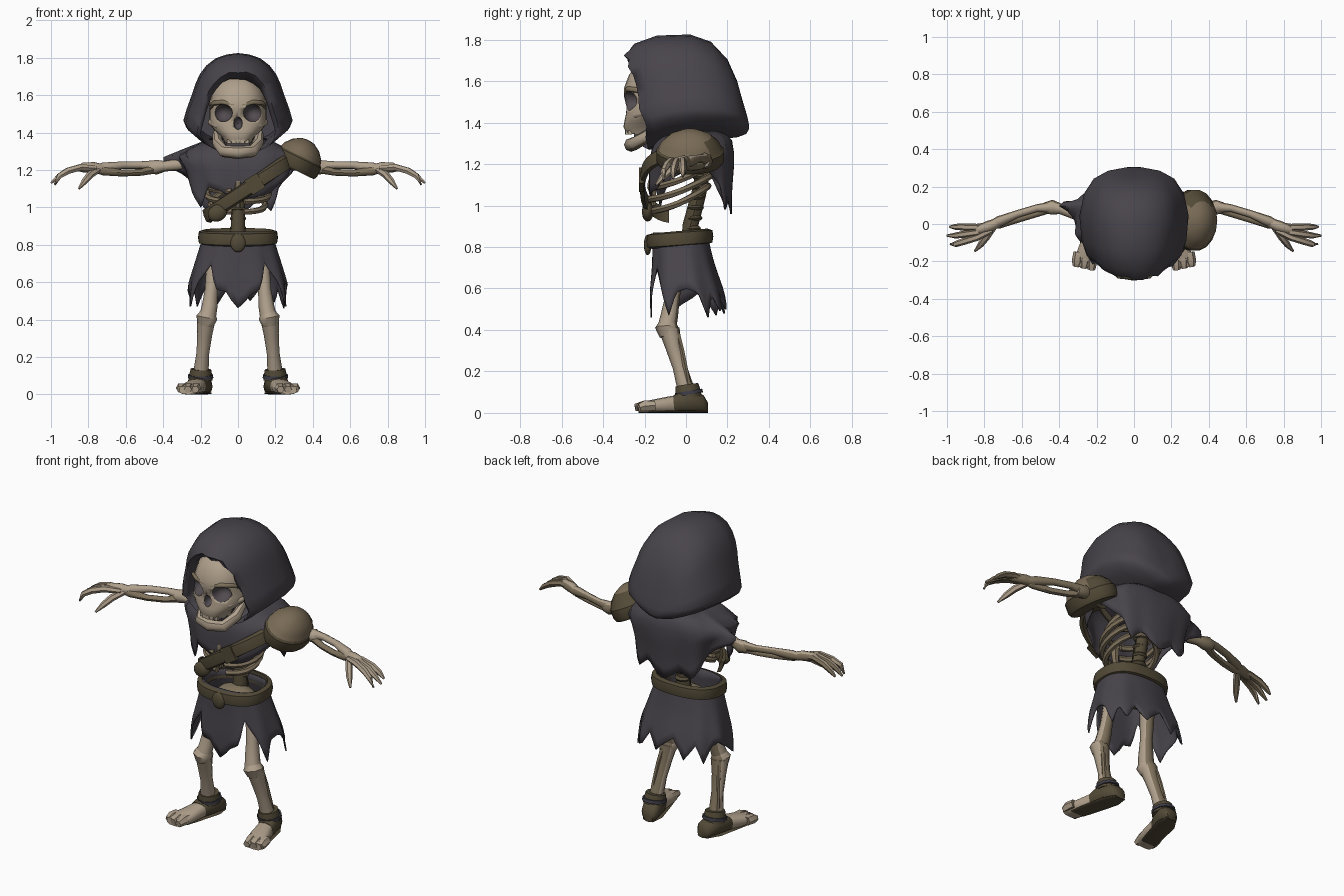
import bpy, bmesh, math, random
from mathutils import Vector, Matrix

if "Cube" in bpy.data.objects:
    bpy.data.objects.remove(bpy.data.objects["Cube"])

random.seed(4)
PI = math.pi

def material(name, rgb):
    m = bpy.data.materials.new(name)
    m.diffuse_color = (*rgb, 1)
    m.use_nodes = True
    m.node_tree.nodes["Principled BSDF"].inputs["Base Color"].default_value = m.diffuse_color
    return m

CLOTH = material("dark_cloth", (0.065, 0.058, 0.07))
SOCKET = material("socket_shade", (0.085, 0.072, 0.08))
BONE = material("bone", (0.43, 0.35, 0.26))
OLD = material("old_bone", (0.21, 0.165, 0.105))
LEATHER = material("leather", (0.085, 0.068, 0.038))
WORN = material("worn_leather", (0.19, 0.145, 0.092))
STRAP = material("blue_strap", (0.05, 0.048, 0.065))

def finish(name, bm, *mats, angle=45):
    bmesh.ops.recalc_face_normals(bm, faces=bm.faces)
    me = bpy.data.meshes.new(name)
    bm.to_mesh(me)
    bm.free()
    ob = bpy.data.objects.new(name, me)
    bpy.context.collection.objects.link(ob)
    for m in mats:
        me.materials.append(m)
    bpy.ops.object.select_all(action='DESELECT')
    ob.select_set(True)
    bpy.context.view_layer.objects.active = ob
    bpy.ops.object.shade_smooth_by_angle(angle=math.radians(angle))
    return ob

def loft(name, rings, *mats, cap=True, closed=False, angle=45):
    bm = bmesh.new()
    vs = [[bm.verts.new(p) for p in r] for r in rings]
    n = len(vs[0])
    for a, b in zip(vs, vs[1:] + (vs[:1] if closed else [])):
        for i in range(n):
            j = (i + 1) % n
            bm.faces.new((a[i], a[j], b[j], b[i]))
    if cap and not closed:
        bm.faces.new(vs[0])
        bm.faces.new(vs[-1])
    return finish(name, bm, *mats, angle=angle)

def tube(name, pts, radii, mat, sides=8):
    pts = [Vector(p) for p in pts]
    rings = []
    for i, p in enumerate(pts):
        d = (pts[min(i + 1, len(pts) - 1)] - pts[max(i - 1, 0)]).normalized()
        u = d.cross(Vector((0, 0, 1)) if abs(d.z) < 0.8 else Vector((0, 1, 0))).normalized()
        v = d.cross(u)
        r = radii[i] if isinstance(radii, (list, tuple)) else radii
        rings.append([p + r * (u * math.cos(2 * PI * k / sides) + v * math.sin(2 * PI * k / sides))
                      for k in range(sides)])
    ob = loft(name, rings, mat, OLD)
    # weathered backs and undersides
    for f in ob.data.polygons:
        if mat == BONE and (f.normal.y > .75 or f.normal.z < -.6):
            f.material_index = 1
    return ob

def solid(name, loc, size, mats, kind="ball", turn=0):
    bm = bmesh.new()
    if kind == "ball":
        bmesh.ops.create_uvsphere(bm, u_segments=14, v_segments=8, radius=1)
    else:
        bmesh.ops.create_cube(bm, size=2)
    bm.transform(Matrix.Translation(loc) @ Matrix.Rotation(turn, 4, 'Y') @ Matrix.Diagonal((*size, 1)))
    return finish(name, bm, *mats)

def lerp(table, x):
    for a, b in zip(table, table[1:]):
        if a[0] <= x <= b[0]:
            t = (x - a[0]) / (b[0] - a[0])
            return [p + (q - p) * t for p, q in zip(a[1:], b[1:])]
    return list((table[0] if x < table[0][0] else table[-1])[1:])

def oval(a, rx, ry, p=1.0):
    c, s = math.cos(a), math.sin(a)
    return rx * math.copysign(abs(c) ** p, c), ry * math.copysign(abs(s) ** p, s)

def cloth(name, top, profile, hem, flare=lambda a: 1, p=0.8, n=72, rows=7):
    rings = []
    for k in range(rows + 1):
        t, ring = k / rows, []
        for i in range(n):
            a = 2 * PI * i / n
            z = top + (lerp(hem, math.degrees(a))[0] - top) * t
            rx, ry, cy = lerp(profile, z)
            w = (1 + 0.03 * t * math.sin(9 * a)) * (1 + (flare(a) - 1) * t)
            x, y = oval(a, rx * w, ry * w, p)
            ring.append((x, y + cy, z))
        rings.append(ring)
    ob = loft(name, rings, CLOTH, cap=False, angle=60)
    ob.modifiers.new("thickness", 'SOLIDIFY').thickness = 0.008
    return ob

def band(name, rx, ry, center, slope, width, mat, span=(0, 360), tip=0, p=0.8, n=40, thick=0.012):
    rings, closed = [], span[1] - span[0] == 360
    for i in range(n):
        a = math.radians(span[0] + (span[1] - span[0]) * i / (n if closed else n - 1))
        x, y = oval(a, rx, ry, p)
        out = Vector((math.cos(a), math.sin(a), 0)) * thick
        up = Vector((-slope * 0.5, 0, 1)).normalized() * width / 2
        c = Vector(center) + Vector((x, y, slope * x + tip * y))
        rings.append([c + out + up * .8, c + out * 1.4, c + out - up * .8, c - out - up, c - out + up])
    return loft(name, rings, mat, closed=closed, angle=45)

# hood: upright rings from the lining, over the rim, to the back
half = [(0, 1), (.21, .985), (.41, .945), (.58, .87), (.7, .78), (.78, .68), (.85, .56), (.94, .42), (1, .3),
        (.95, .23), (.74, .14), (.35, .04), (0, 0)]
outline = half + [(-w, h) for w, h in half[-2:0:-1]]
hood_rings = []
for k, (yt, yb, zt, zb, w) in enumerate([
        (.10, .10, 1.73, 1.33, .22), (-.1, -.06, 1.72, 1.30, .21), (-.25, -.17, 1.69, 1.27, .2),
        (-.295, -.195, 1.725, 1.27, .22), (-.25, -.15, 1.78, 1.275, .255), (-.14, -.08, 1.82, 1.29, .28),
        (.02, .05, 1.825, 1.31, .292), (.12, .17, 1.79, 1.32, .267), (.2, .25, 1.705, 1.33, .215),
        (.247, .29, 1.6, 1.345, .14), (.272, .305, 1.5, 1.37, .05)]):
    j = 0.014 if k in (2, 3) else 0
    hood_rings.append([(w * a, yb + (yt - yb) * h ** 1.6 + random.uniform(-j, j),
                        zb + (zt - zb) * h + random.uniform(-j, j) * .5) for a, h in outline])
loft("hood", hood_rings, CLOTH, angle=75)

# skull with cut sockets
skull_rings = []
for z, w, yf, yb in [(1.345, .07, -.285, -.12), (1.38, .088, -.302, -.1), (1.41, .125, -.296, -.05),
                     (1.45, .155, -.29, -.01), (1.48, .152, -.288, .05), (1.53, .152, -.3, .1),
                     (1.57, .152, -.298, .12), (1.63, .138, -.275, .12), (1.68, .1, -.235, .08),
                     (1.705, .03, -.15, 0)]:
    ring = []
    for i in range(28):
        x, y = oval(2 * PI * i / 28, w, (yb - yf) / 2, 0.8)
        ring.append((x, y + (yf + yb) / 2, z))
    skull_rings.append(ring)
slots = (BONE, SOCKET, OLD)
skull = loft("skull", skull_rings, *slots, angle=40)
for f in skull.data.polygons:
    f.material_index = 2 if f.center.z > 1.66 or f.center.y > -.17 else 0
for loc, size in [((.081, -.285, 1.505), (.053, .08, .048)), ((-.081, -.285, 1.505), (.053, .08, .048)),
                  ((0, -.295, 1.45), (.024, .05, .034))]:
    cutter = solid("socket_cutter", loc, size, slots)
    cutter.hide_render = True
    for f in cutter.data.polygons:
        f.material_index = 1
    mod = skull.modifiers.new("socket", 'BOOLEAN')
    mod.operation, mod.solver, mod.object = 'DIFFERENCE', 'EXACT', cutter
    bpy.context.view_layer.objects.active = skull
    bpy.ops.object.modifier_apply(modifier=mod.name)
    bpy.data.objects.remove(cutter)

# jaw, mouth and teeth
jaw = [(.115, -.11, 1.40), (.108, -.17, 1.345), (.075, -.245, 1.30), (0, -.265, 1.293)]
tube("jaw", jaw + [(-x, y, z) for x, y, z in jaw[-2::-1]], [.02, .03, .033, .034, .033, .03, .02], BONE)
solid("mouth_inside", (0, -.19, 1.335), (.065, .06, .03), (CLOTH,), "box")
for i in range(-2, 3):
    solid("upper_tooth", (i * .024, -.286 + .004 * i * i, 1.352), (.0115, .009, .01), (BONE,), "box")

# shoulder cape
cape_hem = [(0, 1.22), (40, 1.1), (55, .98), (72, 1.04), (90, .96), (105, 1.02), (122, .98), (140, 1.06),
            (155, 1.14), (168, 1.24), (180, 1.17), (200, 1.13), (225, 1.0), (238, 1.11), (255, 1.09),
            (270, 1.04), (290, 1.06), (308, 1.08), (325, 1.14), (360, 1.22)]
cloth("cape", 1.37, [(1.0, .265, .195, .02), (1.1, .265, .2, .02), (1.2, .29, .205, .025),
                     (1.27, .33, .2, .03), (1.32, .25, .18, .04), (1.37, .15, .13, .04)], cape_hem,
      flare=lambda a: 1 + .34 * max(0, 1 - abs(a - 2.93) / .2), p=0.75)

# rib cage and spine
tube("spine", [(0, .03, .78), (0, .02, .9), (0, .06, 1.05), (0, .09, 1.2), (0, .02, 1.32), (0, -.02, 1.42)],
     [.05, .038, .036, .036, .035, .035], LEATHER)
for i in range(7):
    solid("vertebra", (0, .025 + .007 * i, .84 + .05 * i), (.045, .04, .017), (LEATHER,))
for z, s in [(1.2, .85), (1.145, 1), (1.09, 1), (1.035, .88)]:
    arc = [math.radians(-78 + 336 * k / 22) for k in range(23)]
    tube("rib", [(.165 * s * math.cos(a), -.025 + .15 * s * math.sin(a),
                  z + .06 * math.sin(a) - .02 * math.cos(a) ** 2) for a in arc], .017, OLD, 6)
tube("breastbone", [(0, -.15, 1.17), (0, -.165, 1.1), (0, -.155, 1.0)], [.02, .025, .012], OLD, 6)
solid("pelvis", (0, -.01, .77), (.13, .085, .07), (OLD,))

# chest strap, belt and fittings
band("chest_strap", .225, .19, (.05, -.02, 1.1), .66, .08, LEATHER, span=(194, 352), p=0.75, thick=.01)
solid("strap_buckle", (.09, -.215, 1.125), (.04, .012, .045), (LEATHER,), "box", -.55)
solid("strap_pouch", (-.11, -.185, .97), (.055, .028, .045), (LEATHER,), turn=-.5)
band("belt", .197, .145, (0, -.03, .84), 0, .075, LEATHER, tip=.08)
solid("belt_buckle", (0, -.185, .81), (.042, .018, .05), (LEATHER,))

# skirt
skirt_hem = [(0, .6), (14, .58), (25, .46), (38, .57), (52, .48), (65, .58), (80, .5), (95, .59), (110, .48),
             (125, .57), (140, .47), (155, .56), (166, .58), (180, .54), (205, .47), (218, .6), (236, .70),
             (250, .56), (260, .55), (270, .46), (280, .53), (290, .56), (304, .71), (322, .6), (335, .47),
             (348, .58), (360, .6)]
cloth("skirt", .87, [(.46, .275, .192, .015), (.6, .26, .175, .0), (.72, .225, .15, -.015),
                     (.87, .18, .13, -.03)], skirt_hem)

# shoulder guard: tilted dome, worn on top
M = Matrix.Translation((.308, .02, 1.22)) @ Matrix.Rotation(math.radians(26), 4, 'Y')
dome = []
for r, h in [(.93, -.02), (1, 0), (1, .05), (.93, .06), (.85, .09), (.62, .125), (.3, .15), (.08, .155)]:
    dome.append([M @ Vector((.128 * r * math.cos(2 * PI * i / 18), .165 * r * math.sin(2 * PI * i / 18), h))
                 for i in range(18)])
guard = loft("shoulder_guard", dome, LEATHER, WORN, angle=35)
for f in guard.data.polygons:
    f.material_index = 1 if (M.inverted() @ f.center).z > .065 and f.center.y < .1 else 0

for s, side in ((1, "left"), (-1, "right")):
    def limb(name, pts, radii, mat=BONE, sides=8):
        tube(side + "_" + name, [(s * x, y, z) for x, y, z in pts], radii, mat, sides)

    # face ridges
    limb("brow", [(.02, -.288, 1.547), (.08, -.28, 1.562), (.13, -.237, 1.557), (.146, -.18, 1.53)],
         [.01, .013, .013, .008], OLD)
    limb("cheekbone", [(.06, -.27, 1.43), (.11, -.24, 1.437), (.143, -.18, 1.455), (.145, -.09, 1.47)],
         [.012, .018, .018, .01])

    # arm
    limb("collarbone", [(.02, -.13, 1.25), (.15, -.08, 1.27), (.28, .02, 1.25)], .018, OLD)
    limb("upper_arm", [(.25, .04, 1.24), (.3, .05, 1.23), (.39, .08, 1.22), (.44, .09, 1.215), (.48, .088, 1.21)],
         [.038, .032, .028, .04, .026])
    limb("forearm_upper", [(.44, .09, 1.222), (.52, .085, 1.226), (.62, .055, 1.225), (.72, .015, 1.212),
                           (.76, .0, 1.205)], [.03, .02, .02, .028, .02])
    limb("forearm_lower", [(.44, .085, 1.205), (.52, .055, 1.187), (.62, .025, 1.183), (.72, .0, 1.195),
                           (.76, -.01, 1.2)], [.024, .018, .018, .024, .016], OLD)
    limb("palm", [(.72, .01, 1.205), (.77, -.01, 1.212), (.83, -.03, 1.213), (.86, -.04, 1.205)],
         [.024, .03, .026, .012])
    for ty, tx, tz in [(-.015, .985, 1.14), (-.062, 1.0, 1.13), (-.108, .98, 1.12)]:
        y0 = -.015 + ty * .3
        limb("finger", [(.76, y0 + .015, 1.208), (.84, y0 * .6 + ty * .4, 1.215),
                        (.91, y0 * .25 + ty * .75, 1.195), (.955, ty, 1.168), (tx, ty, tz)],
             [.016, .019, .019, .016, .006], BONE, 6)
    limb("thumb", [(.75, -.015, 1.2), (.79, -.07, 1.175), (.82, -.11, 1.14), (.85, -.145, 1.10)],
         [.018, .02, .017, .006], BONE, 6)

    # leg
    limb("thigh", [(.105, -.02, .78), (.13, -.045, .68), (.142, -.065, .56), (.152, -.08, .47), (.162, -.09, .42)],
         [.045, .04, .035, .042, .045])
    limb("knee", [(.158, -.085, .44), (.167, -.092, .41), (.172, -.085, .37)], [.04, .057, .042])
    limb("shin", [(.17, -.08, .4), (.178, -.06, .32), (.188, -.03, .22), (.197, -.005, .13), (.2, .01, .07)],
         [.05, .04, .034, .04, .04])
    limb("calf_bone", [(.185, -.045, .38), (.2, -.02, .3), (.212, .0, .2), (.215, .015, .1)],
         [.018, .013, .013, .02], OLD, 6)

    # foot: leather heel, bare bone front and toes
    def foot(name, rows, mat):
        rings = []
        for y, w, h in rows:
            ring = []
            for i in range(12):
                x, z = oval(2 * PI * i / 12, w, h / 2, .75)
                ring.append((s * (.2 + (.03 - y) * .25 + x), y, h / 2 + z))
            rings.append(ring)
        loft(side + "_" + name, rings, mat)
    foot("heel", [(.105, .03, .05), (.085, .05, .085), (.03, .058, .11), (-.03, .056, .1), (-.06, .05, .085)],
         LEATHER)
    foot("foot", [(.0, .045, .09), (-.08, .052, .08), (-.14, .06, .068), (-.2, .062, .056), (-.23, .05, .044)], BONE)
    foot("sole", [(.1, .035, .014), (.03, .062, .014), (-.1, .056, .012), (-.18, .05, .01)], LEATHER)
    for k in range(3):
        x = .218 + .04 * k
        limb("toe", [(x, -.15, .035), (x + .006, -.2, .034), (x + .01, -.245 + .01 * k, .026)],
             [.026, .029, .02], BONE, 6)
    limb("ankle_cuff", [(.2, .012, .075), (.2, .01, .1), (.198, .005, .135)], [.064, .062, .055], LEATHER, 12)
    limb("ankle_strap", [(.2, .015, .088), (.2, .012, .106)], [.068, .067], STRAP, 12)
